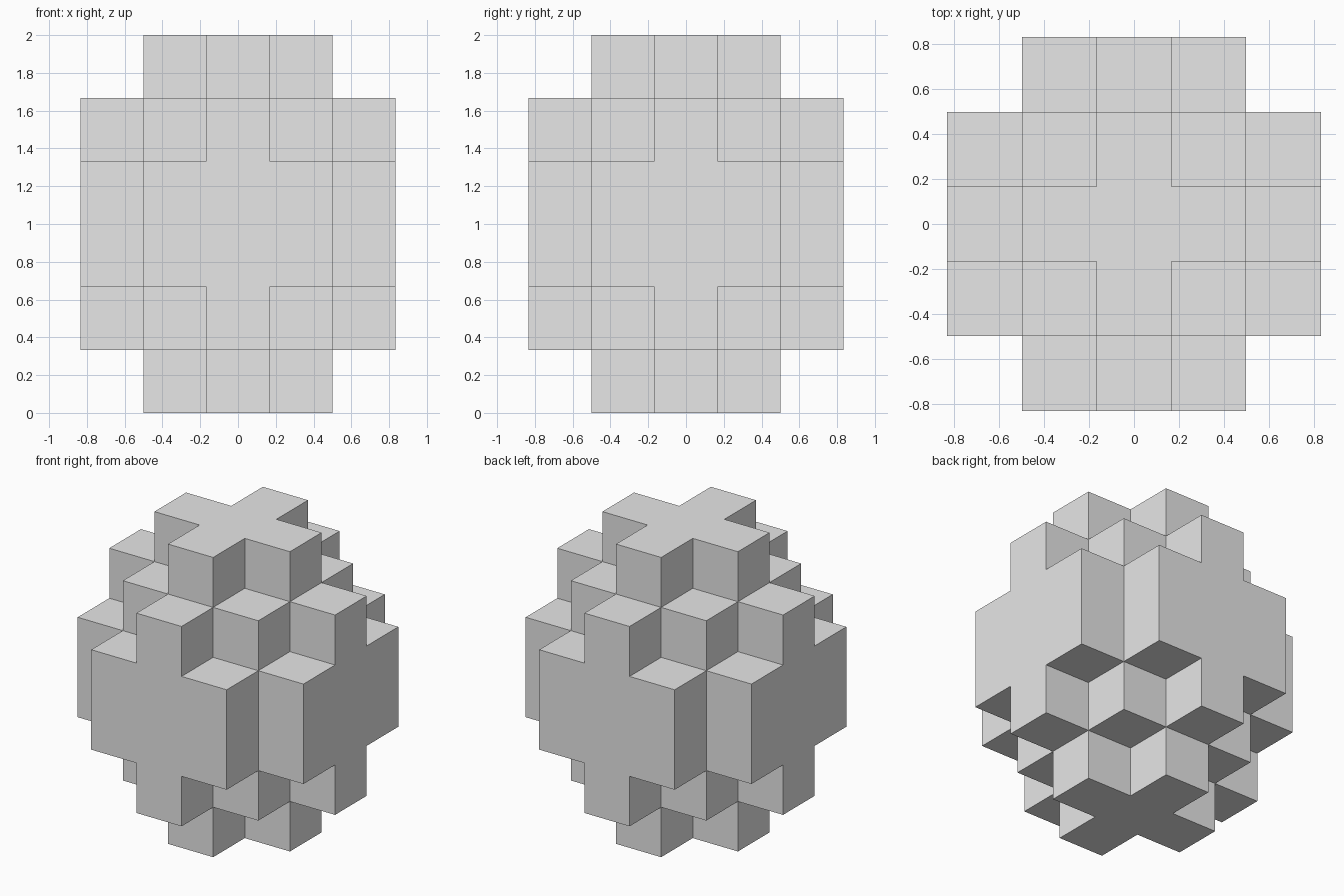
import bpy
import bmesh
import math
from mathutils import Vector

default_cube = bpy.data.objects.get("Cube")
if default_cube:
    bpy.data.objects.remove(default_cube, do_unlink=True)

CELL = 1 / 3
# How far each layer of blocks reaches, counted in steps from its middle
REACH = [1, 2, 3, 3, 2, 1]

stone = bpy.data.materials.new("plain_grey")
stone.use_nodes = True
stone.diffuse_color = (0.8, 0.8, 0.8, 1)
stone.node_tree.nodes["Principled BSDF"].inputs["Base Color"].default_value = stone.diffuse_color

# Blocks filling a stepped ball, layer by layer
span = range(-2, 3)
blocks = {(i, j, k) for k, reach in enumerate(REACH)
          for i in span for j in span if abs(i) + abs(j) <= reach}


def add_side(bm, block, axis, sign):
    """Add one square side of a block, facing outwards."""
    normal = Vector((0, 0, 0))
    normal[axis] = sign
    across = Vector((0, 0, 0))
    across[(axis + 1) % 3] = 1
    up = normal.cross(across)
    middle = Vector(block) + Vector((0, 0, 0.5)) + normal / 2
    corners = [(-1, -1), (1, -1), (1, 1), (-1, 1)]
    bm.faces.new([bm.verts.new((middle + across * a / 2 + up * b / 2) * CELL)
                  for a, b in corners])


# Keep only the exposed sides
bm = bmesh.new()
for block in sorted(blocks):
    for axis in range(3):
        for sign in (-1, 1):
            beside = list(block)
            beside[axis] += sign
            if tuple(beside) not in blocks:
                add_side(bm, block, axis, sign)

# Weld the sides and merge flat neighbours into single faces
bmesh.ops.remove_doubles(bm, verts=bm.verts, dist=0.001)
bmesh.ops.dissolve_limit(bm, angle_limit=math.radians(1),
                         verts=bm.verts, edges=bm.edges)

mesh = bpy.data.meshes.new("stepped_block_ball")
bm.to_mesh(mesh)
bm.free()
mesh.materials.append(stone)
ball = bpy.data.objects.new("stepped_block_ball", mesh)
bpy.context.collection.objects.link(ball)
